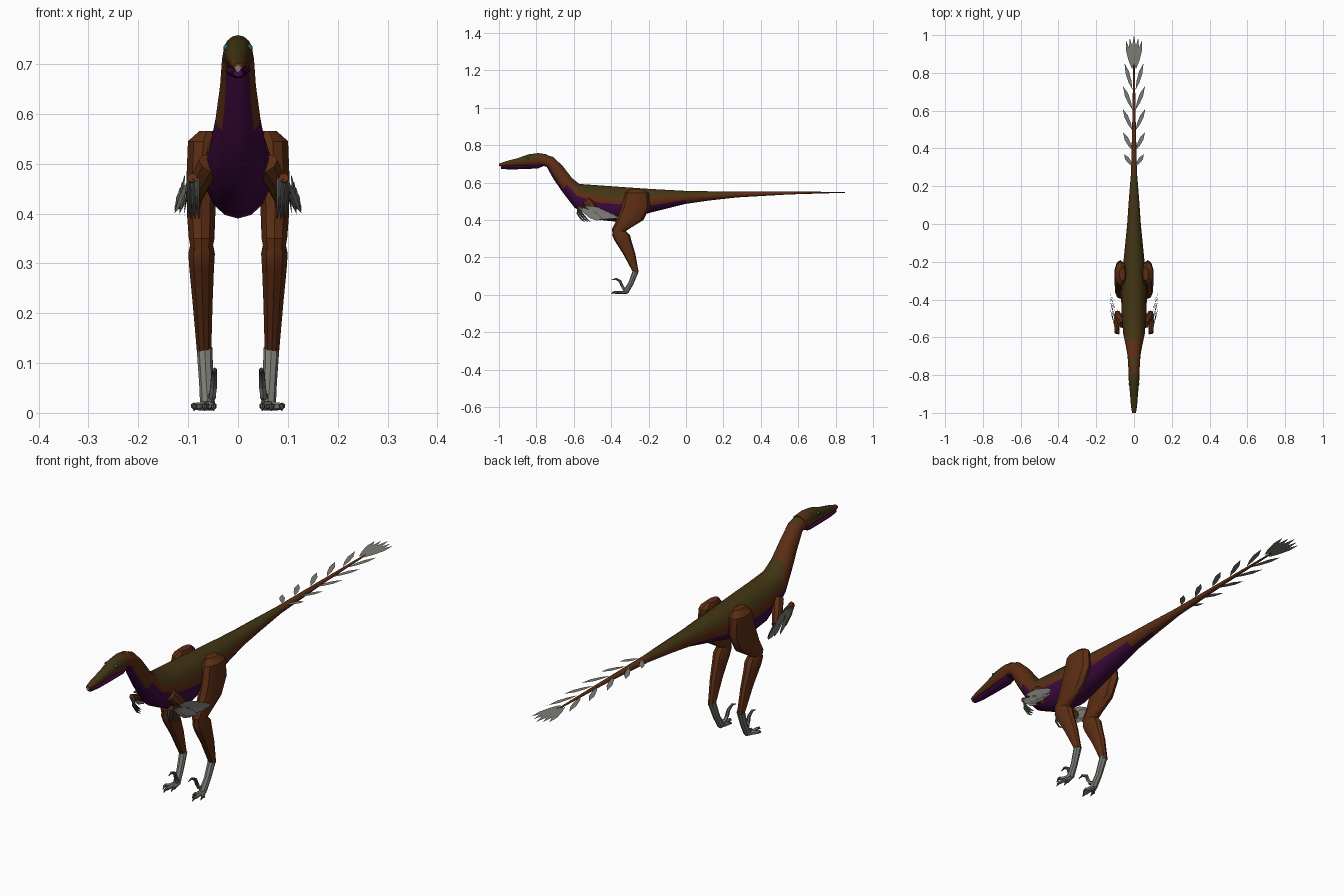
import bpy, bmesh, math
from mathutils import Vector as V

if "Cube" in bpy.data.objects:
    bpy.data.objects.remove(bpy.data.objects["Cube"])


def mat(name, rgb):
    m = bpy.data.materials.new(name)
    m.diffuse_color = (*rgb, 1)
    m.use_nodes = True
    m.node_tree.nodes["Principled BSDF"].inputs["Base Color"].default_value = m.diffuse_color
    return m


OLIVE = mat("olive back", (.055, .036, .007))
BROWN = mat("rust brown", (.11, .027, .007))
PURPLE = mat("purple belly", (.05, .003, .05))
GREY = mat("feather grey", (.20, .20, .18))
DARK = mat("claw grey", (.09, .09, .085))
TEAL = mat("eye teal", (.02, .13, .10))
SKIN = [OLIVE, BROWN, PURPLE]


def finish(name, bm, mats, smooth=True):
    bmesh.ops.recalc_face_normals(bm, faces=bm.faces)
    me = bpy.data.meshes.new(name)
    bm.to_mesh(me)
    bm.free()
    ob = bpy.data.objects.new(name, me)
    for m in mats:
        me.materials.append(m)
    bpy.context.collection.objects.link(ob)
    if smooth:
        bpy.ops.object.select_all(action='DESELECT')
        ob.select_set(True)
        bpy.context.view_layer.objects.active = ob
        bpy.ops.object.shade_smooth_by_angle(angle=math.radians(35))
    return ob


def loft(name, rings, mats, n=12, rule=None):
    """Skin rings given as (centre, side vector, up vector); rule(i, angle) picks the colour."""
    bm = bmesh.new()
    loops = []
    for c, u, v in rings:
        loops.append([bm.verts.new(V(c) + V(u) * math.sin(2 * math.pi * k / n)
                                   + V(v) * math.cos(2 * math.pi * k / n)) for k in range(n)])
    for i in range(len(loops) - 1):
        a, b = loops[i], loops[i + 1]
        for k in range(n):
            f = bm.faces.new((a[k], a[(k + 1) % n], b[(k + 1) % n], b[k]))
            ang = (k + .5) * 360 / n
            if rule:
                f.material_index = rule(i, min(ang, 360 - ang))
    for end, i in ((loops[0], 0), (loops[-1], len(loops) - 2)):
        f = bm.faces.new(end)
        if rule:
            f.material_index = rule(i, 90)
    return finish(name, bm, mats)


def spine(rows):
    """Rings from (top y, top z, bottom y, bottom z, half width)."""
    return [((0, (a + c) / 2, (b + d) / 2), (w, 0, 0), (0, (a - c) / 2, (b - d) / 2))
            for a, b, c, d, w in rows]


def tube(name, pts, radii, m, n=8):
    """Round limb or claw along a path."""
    pts = [V(p) for p in pts]
    rings = []
    for i, p in enumerate(pts):
        d = (pts[min(i + 1, len(pts) - 1)] - pts[max(i - 1, 0)]).normalized()
        u = V((1, 0, 0)) - d * d.x
        u = u.normalized() if u.length > .1 else V((0, 1, 0))
        rings.append((p, u * radii[i], d.cross(u) * radii[i]))
    return loft(name, rings, [m], n)


def feathers(name, items, m):
    """Flat leaf shapes, each (root, tip, width vector)."""
    bm = bmesh.new()
    for root, tip, wide in items:
        r, t, w = V(root), V(tip), V(wide)
        pts = [r, r.lerp(t, .3) + w * .8, r.lerp(t, .65) + w, t, r.lerp(t, .65) - w, r.lerp(t, .3) - w * .8]
        bm.faces.new([bm.verts.new(p) for p in pts])
    return finish(name, bm, [m], False)


# neck, trunk and tail
def body_rule(i, a):
    belly = (140, 140, 130, 80, 85, 92, 100, 115, 150)
    if i < len(belly) and a > belly[i]:
        return 2
    back = (50, 0, 0, 40, 62, 65, 65, 65, 65, 60)
    return 0 if i < len(back) and a < back[i] else 1


loft("body", spine([
    (-.775, .757, -.79, .695, .029), (-.71, .737, -.745, .685, .032), (-.66, .69, -.71, .622, .036),
    (-.61, .625, -.665, .556, .045), (-.57, .593, -.595, .465, .057), (-.47, .586, -.47, .402, .066),
    (-.36, .578, -.36, .39, .069), (-.2, .567, -.2, .437, .056), (0, .556, 0, .487, .036),
    (.12, .554, .12, .504, .028), (.27, .552, .27, .521, .016), (.55, .552, .55, .537, .009),
    (.85, .551, .85, .546, .004)]), SKIN, 16, body_rule)

# head and lower jaw
loft("head", spine([
    (-1, .702, -1, .688, .010), (-.965, .714, -.965, .687, .016), (-.90, .731, -.90, .688, .021),
    (-.84, .752, -.84, .688, .027), (-.79, .758, -.795, .685, .030), (-.745, .752, -.765, .692, .030)]),
    SKIN, 16, lambda i, a: 1 if i == 4 or (a > 95 if i else a > 50) else 0)
loft("lower_jaw", spine([
    (-.99, .69, -.99, .674, .010), (-.95, .691, -.95, .671, .015), (-.88, .693, -.88, .672, .019),
    (-.80, .698, -.79, .676, .025), (-.765, .70, -.765, .688, .022)]), [PURPLE], 12)
feathers("front_teeth", [((0, -1.001, .682), (0, -1.001, .698), (.006, 0, 0))], GREY)

for s, side in ((1, "right"), (-1, "left")):
    def P(x, y, z):
        return (s * x, y, z)

    # eye
    bm = bmesh.new()
    bmesh.ops.create_icosphere(bm, subdivisions=2, radius=.007)
    bmesh.ops.translate(bm, verts=bm.verts, vec=P(.0225, -.845, .733))
    finish(side + "_eye", bm, [TEAL])

    # thigh and shin: z, y, x, half width, half depth
    for part, rows in (("thigh", [
            (.566, -.265, .062, .016, .035), (.545, -.262, .070, .032, .062), (.47, -.268, .073, .032, .077),
            (.40, -.30, .074, .030, .072), (.35, -.353, .073, .027, .044), (.325, -.365, .073, .022, .026)]),
            ("shin", [(.355, -.362, .073, .020, .025), (.32, -.347, .073, .028, .048),
                      (.29, -.337, .073, .026, .045), (.22, -.304, .071, .021, .033),
                      (.12, -.268, .068, .015, .015)])):
        loft(side + "_" + part, [(P(x, y, z), (w, 0, 0), (0, d, 0)) for z, y, x, w, d in rows], [BROWN], 10)

    # lower leg scales, toes and raised claw
    tube(side + "_foot_bone", [P(.067, -.268, .13), P(.064, -.295, .06), P(.061, -.322, .016)],
         [.016, .014, .015], GREY)
    for j, (dx, y) in enumerate(((-.012, -.375), (.006, -.40), (.027, -.375))):
        x = .061
        tube(f"{side}_toe_{j}", [P(x, -.315, .016), P(x + dx * .6, -.345, .013), P(x + dx, y + .02, .013)],
             [.011, .008, .007], GREY, 6)
        tube(f"{side}_toe_claw_{j}", [P(x + dx, y + .022, .014), P(x + dx, y + .01, .013), P(x + dx, y, .004)],
             [.007, .005, .001], DARK, 6)
    tube(side + "_raised_toe", [P(.057, -.31, .025), P(.051, -.335, .035), P(.049, -.345, .055)],
         [.009, .008, .007], GREY, 6)
    tube(side + "_raised_claw", [P(.049, -.343, .05), P(.048, -.352, .073), P(.047, -.375, .086),
                                P(.046, -.398, .08)], [.008, .007, .005, .001], DARK, 6)

    # arm, hand and fingers
    tube(side + "_upper_arm", [P(.055, -.53, .50), P(.075, -.50, .465), P(.088, -.47, .425)],
         [.026, .022, .014], BROWN)
    tube(side + "_forearm", [P(.087, -.465, .42), P(.091, -.51, .442), P(.092, -.578, .472)],
         [.014, .014, .010], BROWN)
    for j in range(3):
        x = .082 + .008 * j
        tube(f"{side}_finger_{j}", [P(x, -.575, .47), P(x, -.58 + .012 * j, .435),
                                    P(x - .002, -.56 + .015 * j, .405), P(x - .004, -.54 + .015 * j, .39)],
             [.006, .005, .004, .001], DARK, 6)

    # fan of arm feathers
    fan = []
    for j in range(9):
        t = j / 8
        root = V(P(.101, -.575 + .11 * t, .472 - .035 * t))
        tip = V(P(.108 + .020 * (j % 3) / 2, -.47 + .11 * t, .395 + .018 * t))
        d = (tip - root).normalized()
        fan.append((root, tip, d.cross(V((1, 0, 0))) * .014))
    for j in range(4):
        fan.append((P(.106 + .004 * j, -.55 + .035 * j, .475 - .012 * j),
                    P(.112 + .005 * j, -.43 + .022 * j, .445 - .012 * j), (0, .004, .013)))
    feathers(side + "_arm_feathers", fan, GREY)

    # paired tail feathers
    feathers(side + "_tail_feathers", [
        (P(.008, y0, .55), P(x1, y1, .55), P(.009, -.006, 0))
        for y0, y1, x1 in ((.305, .37, .053), (.39, .485, .058), (.495, .61, .06),
                           (.605, .73, .058), (.71, .85, .05))], GREY)

# fan at the tail tip
feathers("tail_fan", [((x * .25, .82, .549 + .0005 * j), (x, 1 - abs(x) * .7, .549 + .0005 * j), (.011, 0, 0))
                      for j, x in enumerate((-.042, -.022, 0, .022, .042))], GREY)
